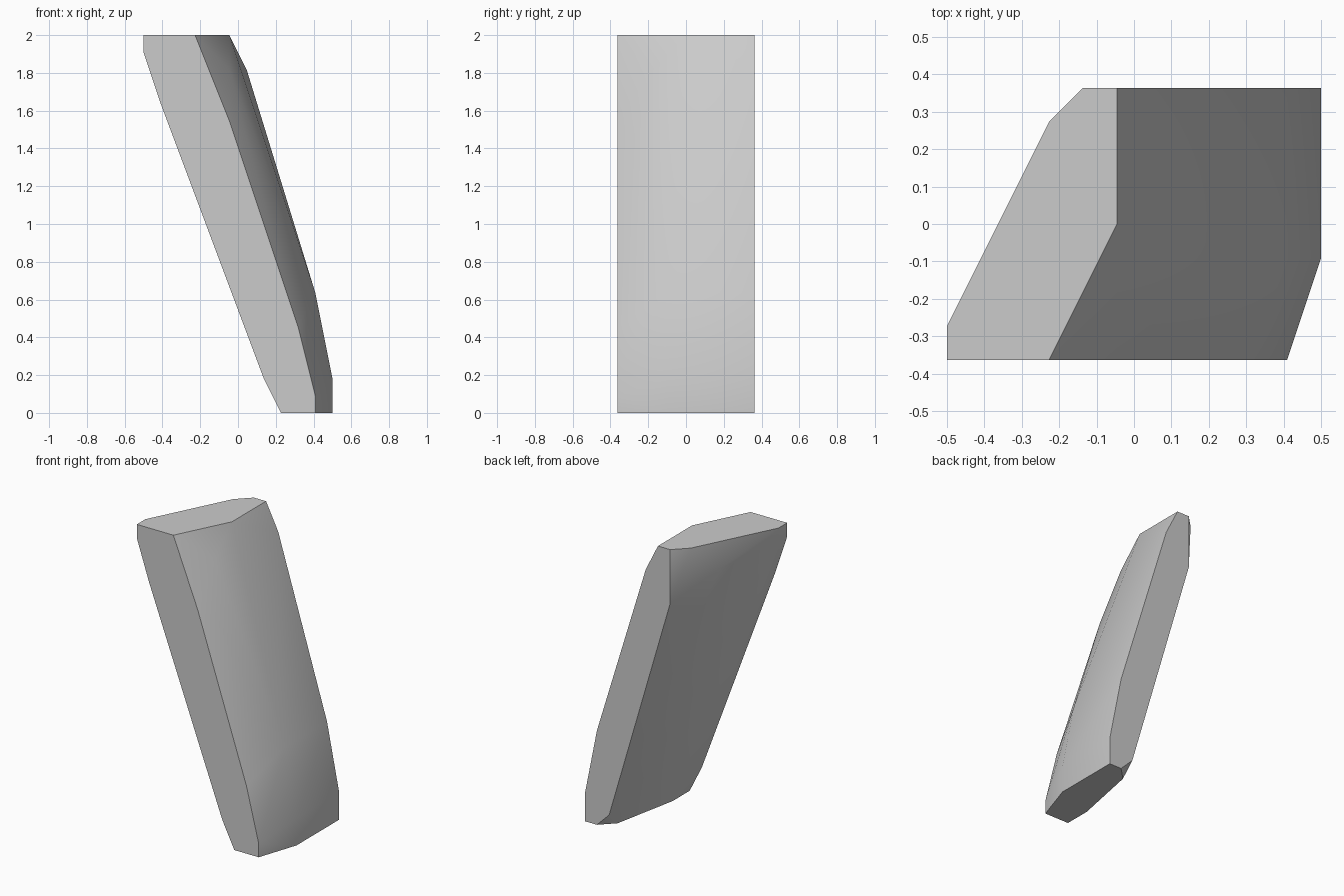
import bpy
import bmesh
from math import radians

cube = bpy.data.objects.get("Cube")
if cube:
    bpy.data.objects.remove(cube, do_unlink=True)

# Grid cell, and block size in cells
CELL = 1 / 11
WIDTH, DEPTH, HEIGHT = 11, 8, 22

# Flat end outlines as (x, y), flat side outlines as (x, z)
top = [(0, 0), (3, 0), (5, 4), (5, 8), (4, 8), (3, 7), (0, 1)]
bottom = [(8, 0), (10, 0), (11, 3), (11, 8), (10, 8), (9, 7), (8, 2)]
front = [(0, 21), (1, 18), (7, 2), (10, 1), (9, 5), (5, 17)]
back = [(4, 18), (9, 1), (11, 2), (10, 7), (6, 20)]

points = [(x, y, HEIGHT) for x, y in top]
points += [(x, y, 0) for x, y in bottom]
points += [(x, 0, z) for x, z in front]
points += [(x, DEPTH, z) for x, z in back]
# Rounded ridge down the left side, and upper bulge on the right side
points += [(5, 2, 20), (6, 1, 16), (10, 3, 7), (11, 3, 2)]
points += [(0, 1, 21), (2, 5, 20)]


def make_material(name, color):
    mat = bpy.data.materials.new(name)
    mat.use_nodes = True
    mat.diffuse_color = color
    shader = next(n for n in mat.node_tree.nodes if n.type == 'BSDF_PRINCIPLED')
    shader.inputs["Base Color"].default_value = color
    return mat


def make_hull(name, cells, mat):
    """Wrap a convex skin around centred grid points."""
    bm = bmesh.new()
    for x, y, z in cells:
        bm.verts.new(((x - WIDTH / 2) * CELL, (y - DEPTH / 2) * CELL, z * CELL))
    hull = bmesh.ops.convex_hull(bm, input=bm.verts[:])
    loose = {v for key in ("geom_interior", "geom_unused") for v in hull[key]
             if isinstance(v, bmesh.types.BMVert) and not v.link_faces}
    bmesh.ops.delete(bm, geom=list(loose), context='VERTS')
    bmesh.ops.dissolve_limit(bm, angle_limit=radians(0.5),
                             verts=bm.verts[:], edges=bm.edges[:])
    bmesh.ops.recalc_face_normals(bm, faces=bm.faces[:])
    mesh = bpy.data.meshes.new(name)
    bm.to_mesh(mesh)
    bm.free()
    mesh.materials.append(mat)
    obj = bpy.data.objects.new(name, mesh)
    bpy.context.collection.objects.link(obj)
    return obj


# Leaning block: smooth long sides, crisp flat ends
block = make_hull("leaning_block", points, make_material("light_grey", (0.6, 0.6, 0.6, 1)))
bpy.ops.object.select_all(action='DESELECT')
block.select_set(True)
bpy.context.view_layer.objects.active = block
bpy.ops.object.shade_smooth_by_angle(angle=radians(30))
